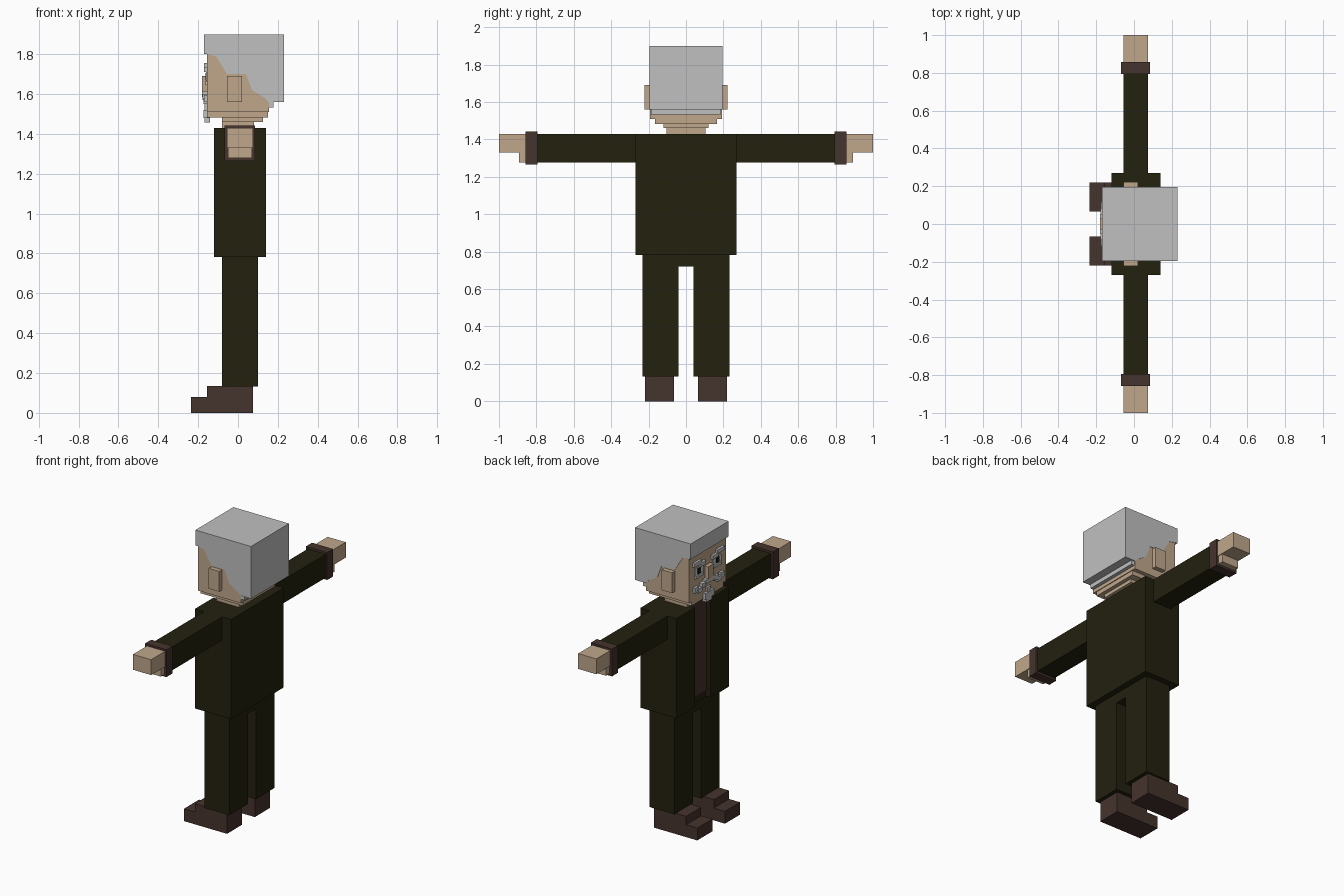
import bpy
import bmesh

cube = bpy.data.objects.get("Cube")
if cube:
    bpy.data.objects.remove(cube, do_unlink=True)


def material(name, rgb):
    m = bpy.data.materials.new(name)
    m.use_nodes = True
    col = (*rgb, 1.0)
    m.diffuse_color = col
    m.node_tree.nodes["Principled BSDF"].inputs["Base Color"].default_value = col
    return m


SKIN = material("skin", (0.53, 0.39, 0.26))
HAIR = material("grey hair", (0.53, 0.53, 0.53))
GREEN = material("dark olive cloth", (0.017, 0.015, 0.0045))
BROWN = material("dark brown", (0.060, 0.033, 0.026))
EYE = material("eye white", (0.60, 0.63, 0.66))
BLACK = material("pupil black", (0.01, 0.01, 0.012))


def extrude(name, profile, y0, y1, mat):
    """Closed (x, z) outline pulled from y0 to y1."""
    bm = bmesh.new()
    face = bm.faces.new([bm.verts.new((x, y0, z)) for x, z in profile])
    top = bmesh.ops.extrude_face_region(bm, geom=[face])["geom"]
    verts = [v for v in top if isinstance(v, bmesh.types.BMVert)]
    bmesh.ops.translate(bm, verts=verts, vec=(0, y1 - y0, 0))
    bmesh.ops.recalc_face_normals(bm, faces=bm.faces)
    mesh = bpy.data.meshes.new(name)
    bm.to_mesh(mesh)
    bm.free()
    mesh.materials.append(mat)
    ob = bpy.data.objects.new(name, mesh)
    bpy.context.collection.objects.link(ob)
    return ob


def box(name, x, y, z, mat):
    outline = [(x[0], z[0]), (x[1], z[0]), (x[1], z[1]), (x[0], z[1])]
    return extrude(name, outline, y[0], y[1], mat)


def pair(name, x, y, z, mat):
    """The same box on both sides of y = 0."""
    box(name + "_a", x, y, z, mat)
    box(name + "_b", x, (-y[1], -y[0]), z, mat)


# Shoes and trousers
shoe = [(-.235, 0), (.075, 0), (.075, .135), (-.155, .135), (-.155, .08), (-.235, .08)]
for s, tag in ((1, "a"), (-1, "b")):
    extrude("shoe_" + tag, shoe, s * .065, s * .22, BROWN)
pair("trouser_leg", (-.08, .10), (.04, .232), (.132, .785), GREEN)
box("trouser_seat", (-.08, .10), (-.04, .04), (.72, .785), GREEN)

# Open jacket over a brown shirt
box("jacket_body", (-.085, .14), (-.27, .27), (.782, 1.43), GREEN)
pair("jacket_front", (-.12, -.085), (.08, .27), (.782, 1.43), GREEN)
box("shirt_front", (-.09, -.084), (-.08, .08), (.82, 1.43), BROWN)

# Arms, cuffs and hands
pair("sleeve", (-.055, .075), (.27, .80), (1.278, 1.43), GREEN)
pair("cuff", (-.068, .085), (.795, .857), (1.265, 1.443), BROWN)
pair("palm", (-.055, .075), (.857, 1.0), (1.33, 1.43), SKIN)
pair("hand_heel", (-.05, .07), (.857, .893), (1.278, 1.33), SKIN)

# Neck, stepped jaw and head
box("neck", (-.08, .08), (-.105, .105), (1.42, 1.50), SKIN)
box("lower_jaw", (-.08, .125), (-.12, .12), (1.46, 1.485), SKIN)
box("jaw", (-.155, .15), (-.165, .165), (1.482, 1.512), SKIN)
box("head", (-.155, .155), (-.192, .192), (1.51, 1.82), SKIN)
box("hair_nape", (.14, .178), (-.188, .188), (1.533, 1.57), HAIR)
pair("ear", (-.055, .02), (.19, .222), (1.56, 1.692), SKIN)

# Hair cap with sloped sideburn edge
hair = [(-.17, 1.9), (.23, 1.9), (.23, 1.56), (.155, 1.56), (.135, 1.58),
        (.07, 1.62), (.04, 1.70), (-.055, 1.70), (-.085, 1.75),
        (-.11, 1.79), (-.155, 1.80), (-.17, 1.80)]
extrude("hair", hair, -.195, .195, HAIR)

# Eyes and stepped brows
pair("eye", (-.160, -.15), (.05, .135), (1.665, 1.71), EYE)
pair("pupil", (-.164, -.15), (.08, .108), (1.668, 1.705), BLACK)
pair("inner_brow", (-.17, -.15), (.035, .09), (1.71, 1.735), HAIR)
pair("outer_brow", (-.17, -.15), (.08, .155), (1.73, 1.755), HAIR)
pair("eye_bag", (-.165, -.15), (.05, .135), (1.645, 1.662), HAIR)

# Nose, handlebar moustache and goatee
box("nose", (-.18, -.15), (-.028, .028), (1.605, 1.69), SKIN)
for i, (y0, y1, z0, z1) in enumerate([(0, .05, 1.585, 1.612), (.045, .085, 1.57, 1.60),
                                      (.08, .12, 1.55, 1.58), (.115, .15, 1.56, 1.595)]):
    pair(f"moustache_{i}", (-.18 + .003 * i, -.15), (y0, y1), (z0, z1), HAIR)
box("lip_tuft", (-.168, -.15), (-.018, .018), (1.515, 1.55), HAIR)
box("goatee", (-.172, -.14), (-.045, .045), (1.48, 1.52), HAIR)
box("goatee_tip", (-.168, -.14), (-.028, .028), (1.457, 1.482), HAIR)
